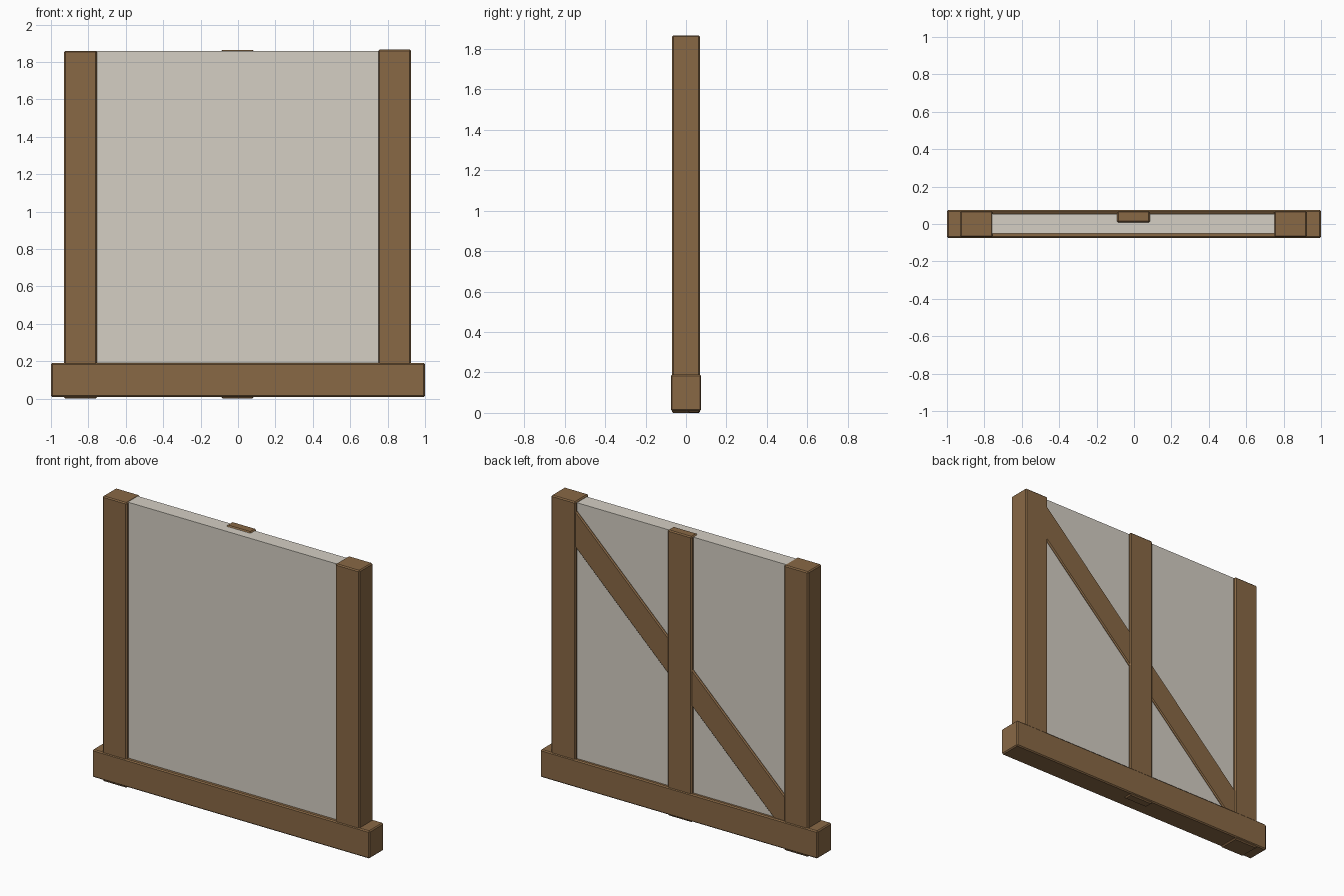
import bpy, math

if "Cube" in bpy.data.objects:
    bpy.data.objects.remove(bpy.data.objects["Cube"])


def material(name, rgb):
    m = bpy.data.materials.new(name)
    m.diffuse_color = (*rgb, 1)
    m.use_nodes = True
    m.node_tree.nodes["Principled BSDF"].inputs["Base Color"].default_value = m.diffuse_color
    return m


wood = material("wood", (0.25, 0.14, 0.06))
plaster = material("plaster", (0.66, 0.62, 0.55))


def box(name, lo, hi, mat, bevel=0.007, tilt=0.0):
    """Box between two corners, with chamfered edges, tilted about its y axis."""
    centre = [(a + b) / 2 for a, b in zip(lo, hi)]
    bpy.ops.mesh.primitive_cube_add(size=1, location=centre)
    ob = bpy.context.object
    ob.name = name
    ob.scale = [b - a for a, b in zip(lo, hi)]
    bpy.ops.object.transform_apply(location=False, rotation=False, scale=True)
    ob.rotation_euler.y = tilt
    ob.data.materials.append(mat)
    if bevel:
        mod = ob.modifiers.new("chamfer", 'BEVEL')
        mod.width = bevel
        mod.segments = 1
    return ob


# Bottom beam
box("sill_beam", (-1, -0.075, 0.01), (1, 0.075, 0.19), wood)

# Upright posts at both ends
box("left_post", (-0.93, -0.07, 0), (-0.755, 0.07, 1.86), wood)
box("right_post", (0.75, -0.07, 0.012), (0.925, 0.07, 1.867), wood)

# Half-depth stud on the back
box("middle_stud", (-0.09, 0.008, 0.002), (0.085, 0.07, 1.865), wood)

# Diagonal brace on the back, rising towards +x
box("diagonal_brace", (-1.13, 0.008, 0.873), (1.13, 0.064, 1.048), wood,
    tilt=-math.radians(44))

# Infill panel
box("wall_panel", (-0.80, -0.05, 0.02), (0.80, 0.053, 1.858), plaster, bevel=0)
